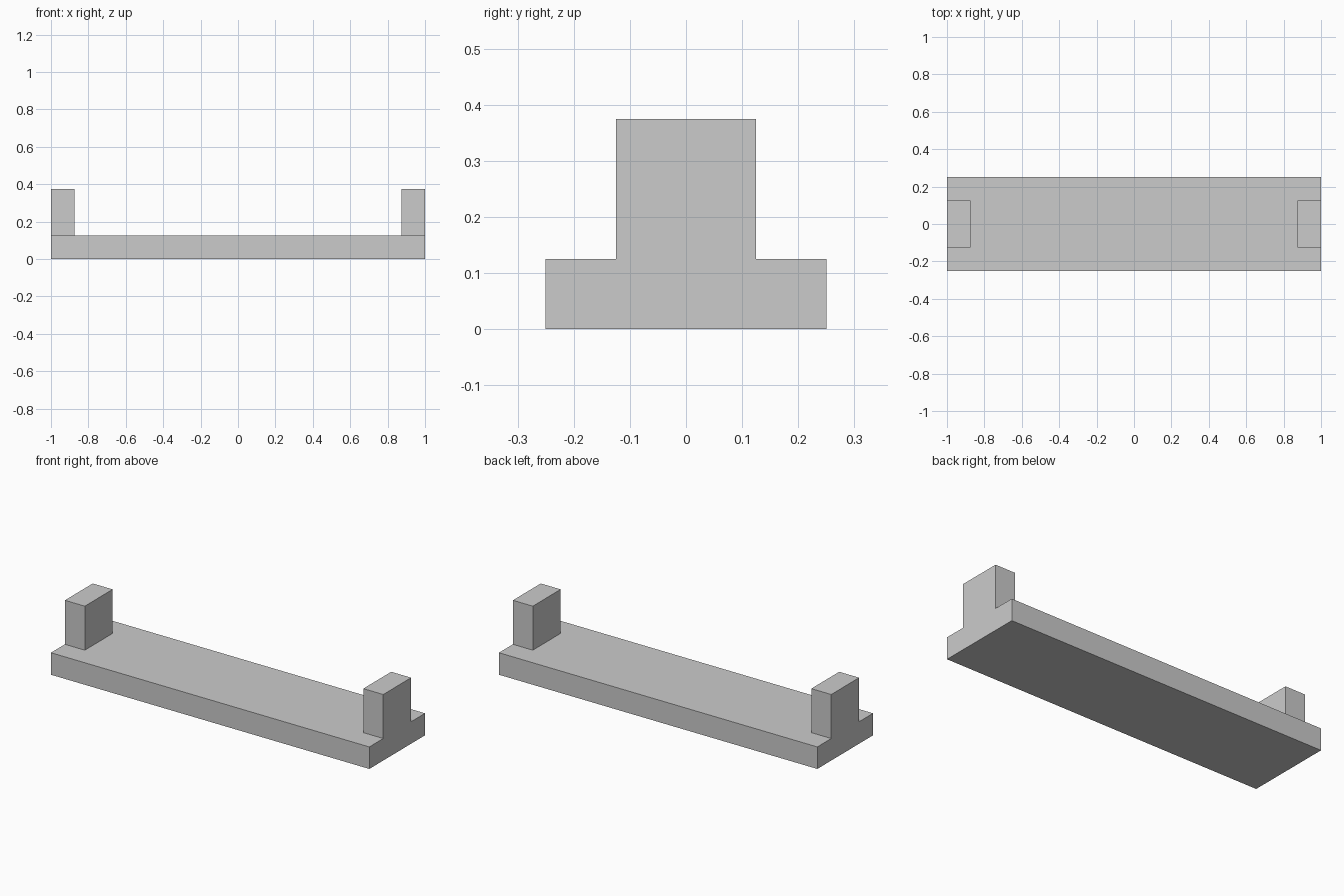
import bpy, bmesh

if "Cube" in bpy.data.objects:
    bpy.data.objects.remove(bpy.data.objects["Cube"])

X = [-1.0, -0.875, 0.875, 1.0]
Y = [-0.25, -0.125, 0.125, 0.25]
BASE_H, POST_H = 0.125, 0.25


def extrude_up(bm, faces, height):
    """Raise a face region by height and return the new top faces."""
    geom = bmesh.ops.extrude_face_region(bm, geom=faces)["geom"]
    verts = [g for g in geom if isinstance(g, bmesh.types.BMVert)]
    bmesh.ops.translate(bm, verts=verts, vec=(0, 0, height))
    return [g for g in geom if isinstance(g, bmesh.types.BMFace)]


bm = bmesh.new()

# Base plate: footprint divided where the end posts stand
grid = [[bm.verts.new((x, y, 0)) for x in X] for y in Y]
cells = [bm.faces.new((grid[j][i], grid[j][i + 1], grid[j + 1][i + 1], grid[j + 1][i]))
         for j in range(3) for i in range(3)]
top = extrude_up(bm, cells, BASE_H)

# End posts: raised from the middle cell at each end, flush with the ends
for side in (-1, 1):
    cell = [f for f in top if f.is_valid
            and f.calc_center_median().x * side > 0.9
            and abs(f.calc_center_median().y) < 0.1]
    extrude_up(bm, cell, POST_H)
    bmesh.ops.delete(bm, geom=[f for f in cell if f.is_valid], context='FACES')

# Close the underside if needed, then merge the coplanar faces
if any(e.is_boundary for e in bm.edges):
    bmesh.ops.holes_fill(bm, edges=[e for e in bm.edges if e.is_boundary], sides=0)
bmesh.ops.dissolve_limit(bm, angle_limit=0.01, verts=bm.verts[:], edges=bm.edges[:])
bmesh.ops.recalc_face_normals(bm, faces=bm.faces[:])

mesh = bpy.data.meshes.new("base_with_end_posts")
bm.to_mesh(mesh)
bm.free()
obj = bpy.data.objects.new("base_with_end_posts", mesh)
bpy.context.collection.objects.link(obj)
